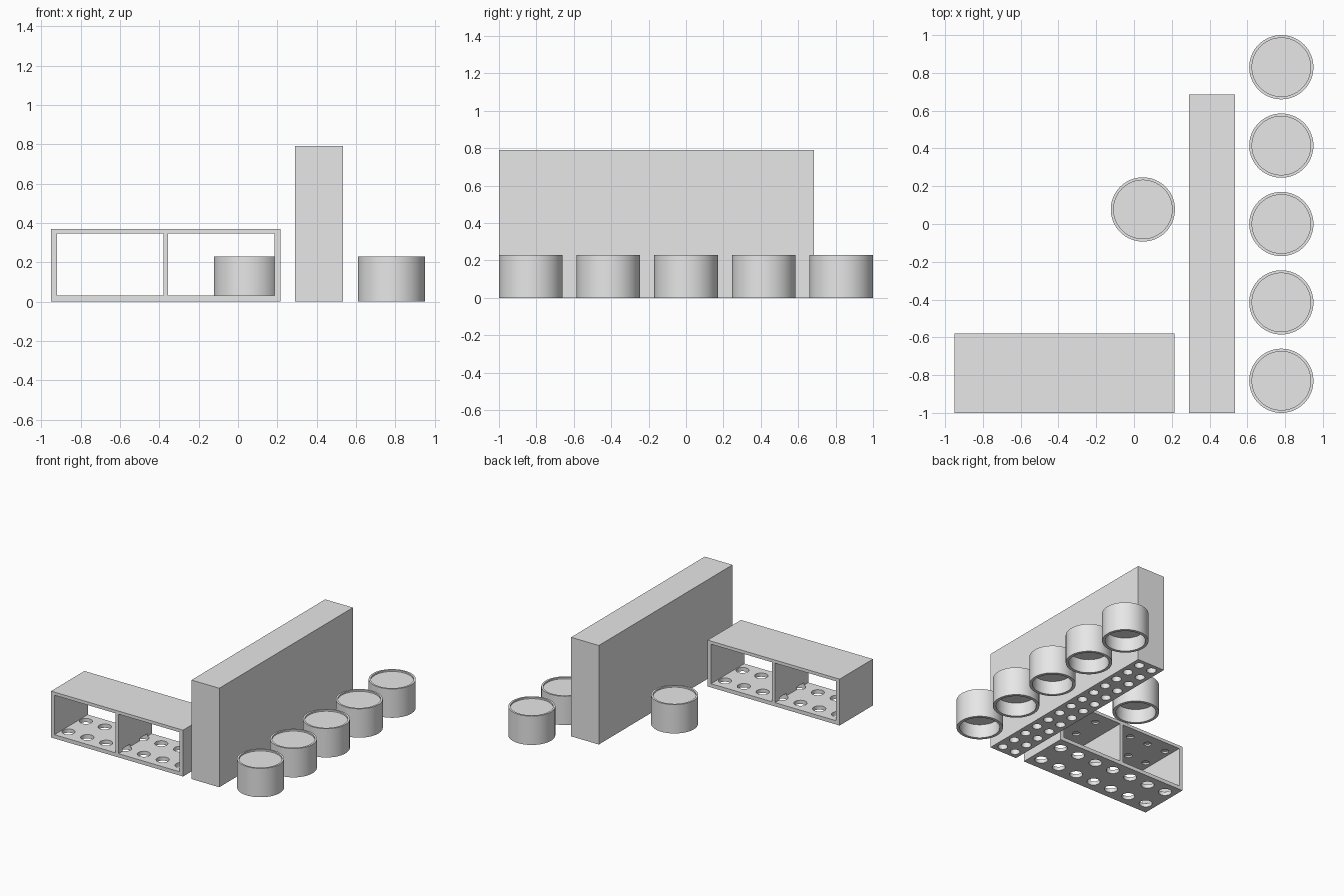
import bpy, bmesh, math
from mathutils import Matrix, Vector

if "Cube" in bpy.data.objects:
    bpy.data.objects.remove(bpy.data.objects["Cube"])

grey = bpy.data.materials.new("plain grey")
grey.diffuse_color = (0.8, 0.8, 0.8, 1)
grey.use_nodes = True
grey.node_tree.nodes["Principled BSDF"].inputs["Base Color"].default_value = grey.diffuse_color


def make_object(name, bm):
    bmesh.ops.recalc_face_normals(bm, faces=bm.faces[:])
    mesh = bpy.data.meshes.new(name)
    bm.to_mesh(mesh)
    bm.free()
    mesh.materials.append(grey)
    obj = bpy.data.objects.new(name, mesh)
    bpy.context.collection.objects.link(obj)
    return obj


def add_box(bm, lo, hi):
    lo, hi = Vector(lo), Vector(hi)
    mat = Matrix.Translation((lo + hi) / 2) @ Matrix.Diagonal((*(hi - lo), 1))
    bmesh.ops.create_cube(bm, size=1, matrix=mat)


def add_pegs(bm, points, radius, z0, z1):
    for x, y in points:
        bmesh.ops.create_cone(bm, cap_ends=True, segments=24, radius1=radius, radius2=radius,
                              depth=z1 - z0, matrix=Matrix.Translation((x, y, (z0 + z1) / 2)))


def cut(obj, bm):
    cutter = make_object("cutter", bm)
    cutter.hide_render = True
    mod = obj.modifiers.new("cut", 'BOOLEAN')
    mod.operation, mod.solver, mod.object = 'DIFFERENCE', 'EXACT', cutter
    bpy.context.view_layer.objects.active = obj
    bpy.ops.object.modifier_apply(modifier=mod.name)
    bpy.data.objects.remove(cutter)


# Open two-bay shelf box
bm = bmesh.new()
add_box(bm, (-0.95, -1, 0), (0.215, -0.58, 0.37))
shelf = make_object("shelf_box", bm)
bm = bmesh.new()
add_box(bm, (-0.92, -1.1, 0.03), (-0.38, -0.48, 0.345))
add_box(bm, (-0.355, -1.1, 0.03), (0.185, -0.48, 0.345))
cut(shelf, bm)

# Drain holes through the floor, blind pockets under the roof
pitch = 1.165 / 7
grid = [(-0.95 + pitch * (i + 0.5), -0.79 + s * 0.11) for i in range(7) for s in (-1, 1)]
bm = bmesh.new()
add_pegs(bm, grid, 0.048, -0.02, 0.05)
cut(shelf, bm)
bm = bmesh.new()
add_pegs(bm, [p for p in grid if abs(p[0] + 0.3675) > 0.05], 0.028, 0.335, 0.358)
cut(shelf, bm)

# Tall wall block with two rows of holes underneath
bm = bmesh.new()
add_box(bm, (0.29, -1, 0), (0.535, 0.685, 0.79))
wall = make_object("wall_block", bm)
pitch = 1.685 / 13
bm = bmesh.new()
add_pegs(bm, [(0.4125 + s * 0.058, -1 + pitch * (i + 0.5)) for i in range(13) for s in (-1, 1)],
         0.036, -0.02, 0.12)
cut(wall, bm)

# Round cups: shallow recess on top, open below (radius, height)
profile = [(0, 0.218), (0.155, 0.218), (0.155, 0.23), (0.17, 0.23),
           (0.17, 0), (0.147, 0), (0.147, 0.11), (0, 0.11)]
spots = [(0.78, -0.83 + 0.415 * i) for i in range(5)] + [(0.047, 0.077)]
for i, (x, y) in enumerate(spots):
    bm = bmesh.new()
    verts = [bm.verts.new((r, 0, z)) for r, z in profile]
    edges = [bm.edges.new(pair) for pair in zip(verts, verts[1:])]
    bmesh.ops.spin(bm, geom=verts + edges, cent=(0, 0, 0), axis=(0, 0, 1),
                   angle=math.tau, steps=64)
    bmesh.ops.remove_doubles(bm, verts=bm.verts[:], dist=1e-4)
    cup = make_object(f"cup_{i + 1}", bm)
    cup.location = (x, y, 0)

# Smooth the round walls, keep the edges crisp
for obj in bpy.context.collection.objects:
    obj.select_set(True)
bpy.context.view_layer.objects.active = wall
bpy.ops.object.shade_smooth_by_angle(angle=math.radians(30))
